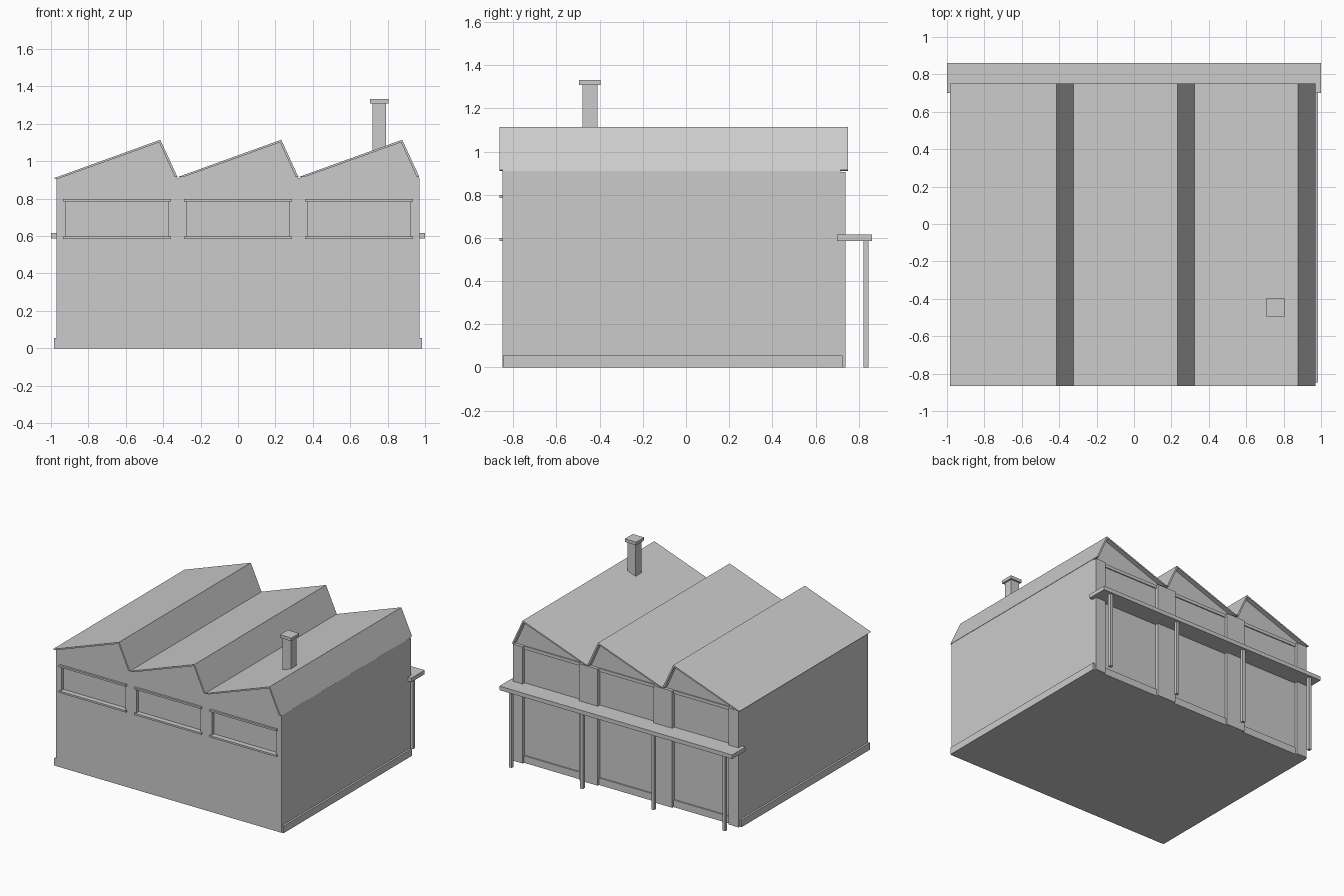
import bpy

cube = bpy.data.objects.get("Cube")
if cube:
    bpy.data.objects.remove(cube, do_unlink=True)

grey = bpy.data.materials.new("plain grey")
grey.use_nodes = True
grey.diffuse_color = (0.6, 0.6, 0.6, 1)
bsdf = next(n for n in grey.node_tree.nodes if n.type == "BSDF_PRINCIPLED")
bsdf.inputs["Base Color"].default_value = (0.6, 0.6, 0.6, 1)


def extrude_profile(name, profile, y0, y1):
    """Solid made by sweeping an x-z outline along y."""
    n = len(profile)
    verts = [(x, y, z) for y in (y0, y1) for x, z in profile]
    faces = [tuple(range(n)), tuple(reversed(range(n, 2 * n)))]
    faces += [(i, i + n, (i + 1) % n + n, (i + 1) % n) for i in range(n)]
    mesh = bpy.data.meshes.new(name)
    mesh.from_pydata(verts, [], faces)
    mesh.materials.append(grey)
    obj = bpy.data.objects.new(name, mesh)
    bpy.context.collection.objects.link(obj)
    return obj


def box(name, x, y, z):
    outline = [(x[0], z[0]), (x[1], z[0]), (x[1], z[1]), (x[0], z[1])]
    return extrude_profile(name, outline, *y)


HALF = 0.97
EAVE = 0.915
PEAK = 1.115
BAY = 2 * HALF / 3
FRONT, BACK = -0.85, 0.715
SHEET = 0.014

# Main hall and plinth
walls = box("walls", (-HALF, HALF), (FRONT, BACK), (0, EAVE - 0.005))
box("plinth", (-0.985, 0.985), (FRONT + 0.002, 0.725), (0, 0.055))

# Front windows: recesses cut into the wall, with a ledge above and below
for i in (-1, 0, 1):
    cx = i * BAY
    cutter = box("window_cutter", (cx - 0.275, cx + 0.275),
                 (FRONT - 0.1, FRONT + 0.025), (0.592, 0.79))
    cutter.hide_render = True
    mod = walls.modifiers.new("window_recess", "BOOLEAN")
    mod.operation = "DIFFERENCE"
    mod.solver = "EXACT"
    mod.object = cutter
    bpy.context.view_layer.objects.active = walls
    bpy.ops.object.modifier_apply(modifier=mod.name)
    bpy.data.objects.remove(cutter, do_unlink=True)
    for label, z in (("sill", 0.585), ("lintel", 0.784)):
        box("window_" + label, (cx - 0.288, cx + 0.288),
            (FRONT - 0.015, FRONT + 0.025), (z, z + 0.014))

# Back wall pilasters and the beam over the panels
for name, a, b in (("corner_pilaster", -HALF, -0.885), ("pilaster", -0.4, -0.24),
                   ("pilaster", 0.24, 0.4), ("corner_pilaster", 0.885, HALF)):
    box(name, (a, b), (BACK - 0.01, 0.74), (0, 0.905))
box("back_beam", (-HALF, HALF), (BACK - 0.01, BACK + 0.008), (0.88, 0.905))

# Sawtooth roof: a gable infill and an overhanging sheet for each bay
for i in range(3):
    left = -HALF + i * BAY
    right = left + BAY
    top = right - 0.092
    eave = left - (0.015 if i == 0 else 0)
    eave_z = EAVE - (0.006 if i == 0 else 0)
    extrude_profile("gable", [(left, EAVE - 0.006), (right, EAVE - 0.006),
                              (top, PEAK - 0.008)], FRONT, BACK)
    extrude_profile("roof_sheet", [
        (eave, eave_z), (eave + 0.03, eave_z), (top - 0.006, PEAK - SHEET),
        (right - SHEET, EAVE), (right, EAVE), (top, PEAK)], FRONT - 0.015, 0.75)

# Chimney
box("chimney", (0.72, 0.79), (-0.48, -0.41), (1.0, 1.31))
box("chimney_cap", (0.706, 0.804), (-0.495, -0.397), (1.308, 1.332))

# Back canopy on slim posts
box("canopy", (-1, 1), (0.70, 0.862), (0.586, 0.617))
for x in (-0.917, -0.306, 0.306, 0.917):
    box("canopy_post", (x - 0.012, x + 0.012), (0.822, 0.846), (0, 0.59))

# Consistent outward normals
import bmesh
for obj in bpy.context.collection.objects:
    if obj.type == "MESH" and grey.name in obj.data.materials:
        bm = bmesh.new()
        bm.from_mesh(obj.data)
        bmesh.ops.recalc_face_normals(bm, faces=bm.faces)
        bm.to_mesh(obj.data)
        bm.free()
